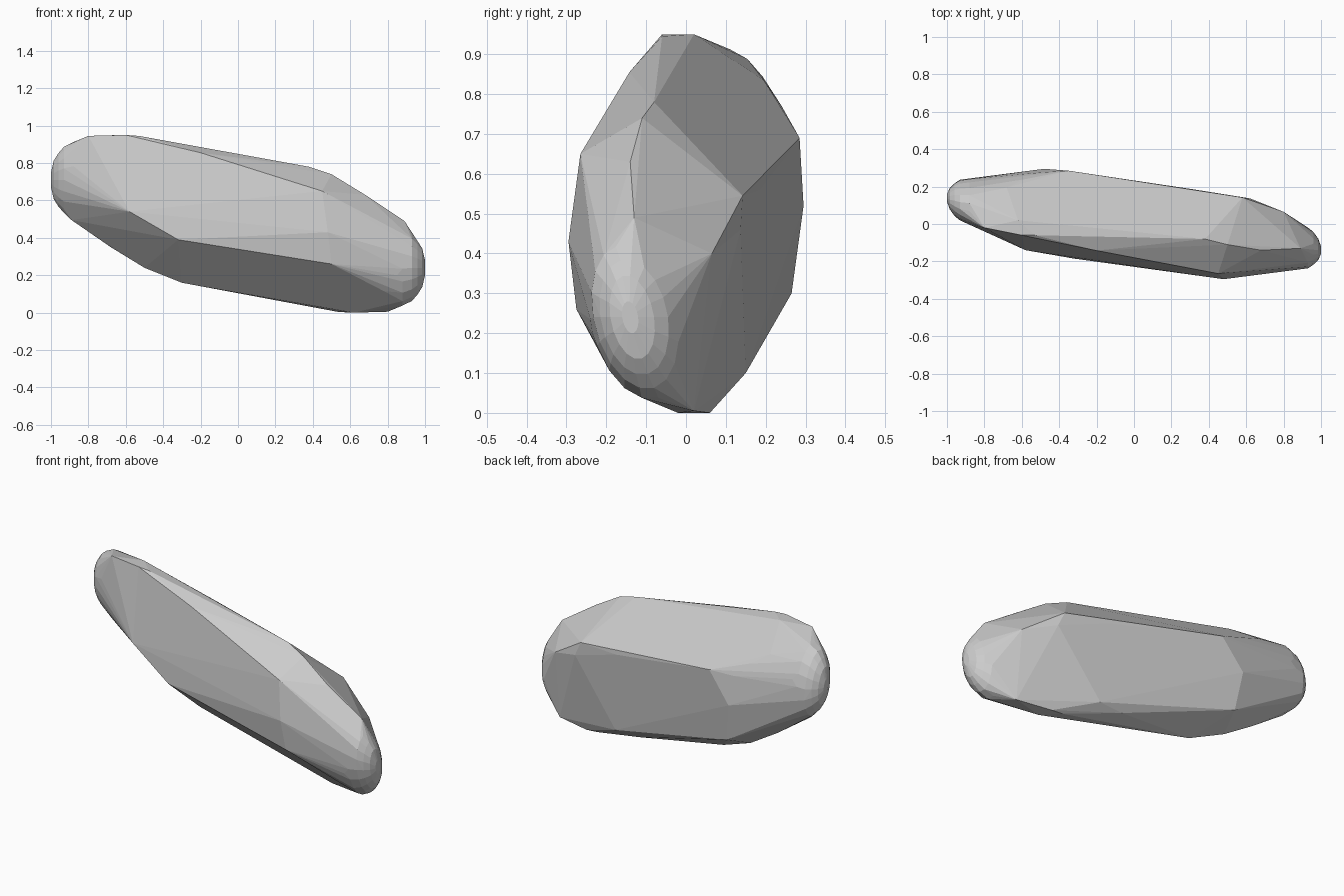
import bpy, bmesh
from math import sin, cos, tau

MID = 0.475  # height of the stone's centre


def opposite(p):
    """Point on the other side of the stone's centre."""
    return (-p[0], -p[1], 2 * MID - p[2])


def ring(x, cy, ry, cz, rz, lean=0.03, n=18):
    """Leaning elliptical cross-section for a water-worn end."""
    return [(x, cy + ry * cos(tau * i / n) - lean * sin(tau * i / n), cz + rz * sin(tau * i / n))
            for i in range(n)]


# Corners that recur on the opposite side
shared = [
    (-0.80, -0.02, 0.945), (-0.60, -0.06, 0.95), (-0.53, -0.06, 0.945), (-0.62, 0.02, 0.95),
    (0.45, -0.265, 0.65), (0.48, -0.295, 0.43), (0.50, -0.275, 0.26),
    (-0.58, -0.14, 0.54), (-0.32, -0.185, 0.39), (-0.20, -0.142, 0.855),
    (0.85, -0.235, 0.20), (0.65, -0.265, 0.32),
]
# Corners found on one side only
single = [
    (0.38, -0.08, 0.78), (0.50, -0.11, 0.74), (0.68, -0.14, 0.63), (0.89, -0.13, 0.49),
    (0.58, 0.142, 0.545), (0.62, 0.137, 0.46), (0.80, 0.065, 0.40),
    (-0.30, 0.08, 0.16), (-0.50, 0.12, 0.24), (-0.68, 0.13, 0.35),
    (-0.89, 0.12, 0.495), (-0.35, 0.285, 0.69), (0.35, 0.15, 0.10),
    (-0.72, 0.11, 0.90), (-0.68, 0.195, 0.835), (-0.58, 0.24, 0.77),
    (0.91, -0.175, 0.10), (0.75, -0.11, 0.055), (0.78, -0.19, 0.115),
]
# Rounded ends
end = (ring(-1.0, 0.14, 0.02, 0.71, 0.04, 0.005) + ring(-0.985, 0.135, 0.055, 0.71, 0.105, 0.015)
       + ring(-0.96, 0.13, 0.085, 0.71, 0.145, 0.02) + ring(-0.93, 0.128, 0.105, 0.71, 0.18)
       + ring(-0.88, 0.12, 0.12, 0.715, 0.20))

points = shared + end
points = points + [opposite(p) for p in points] + single

# Faceted stone: the convex skin around all corners
bm = bmesh.new()
verts = [bm.verts.new(p) for p in points]
bmesh.ops.convex_hull(bm, input=verts)
loose = [v for v in bm.verts if not v.link_faces]
bmesh.ops.delete(bm, geom=loose, context='VERTS')
# Merge nearly coplanar triangles into broad flat facets
bmesh.ops.dissolve_limit(bm, angle_limit=0.05, verts=bm.verts[:], edges=bm.edges[:])
bmesh.ops.recalc_face_normals(bm, faces=bm.faces[:])

# Rest it on the ground
low = min(v.co.z for v in bm.verts)
for v in bm.verts:
    v.co.z -= low
mesh = bpy.data.meshes.new("stone")
bm.to_mesh(mesh)
bm.free()
bpy.context.collection.objects.link(bpy.data.objects.new("stone", mesh))
